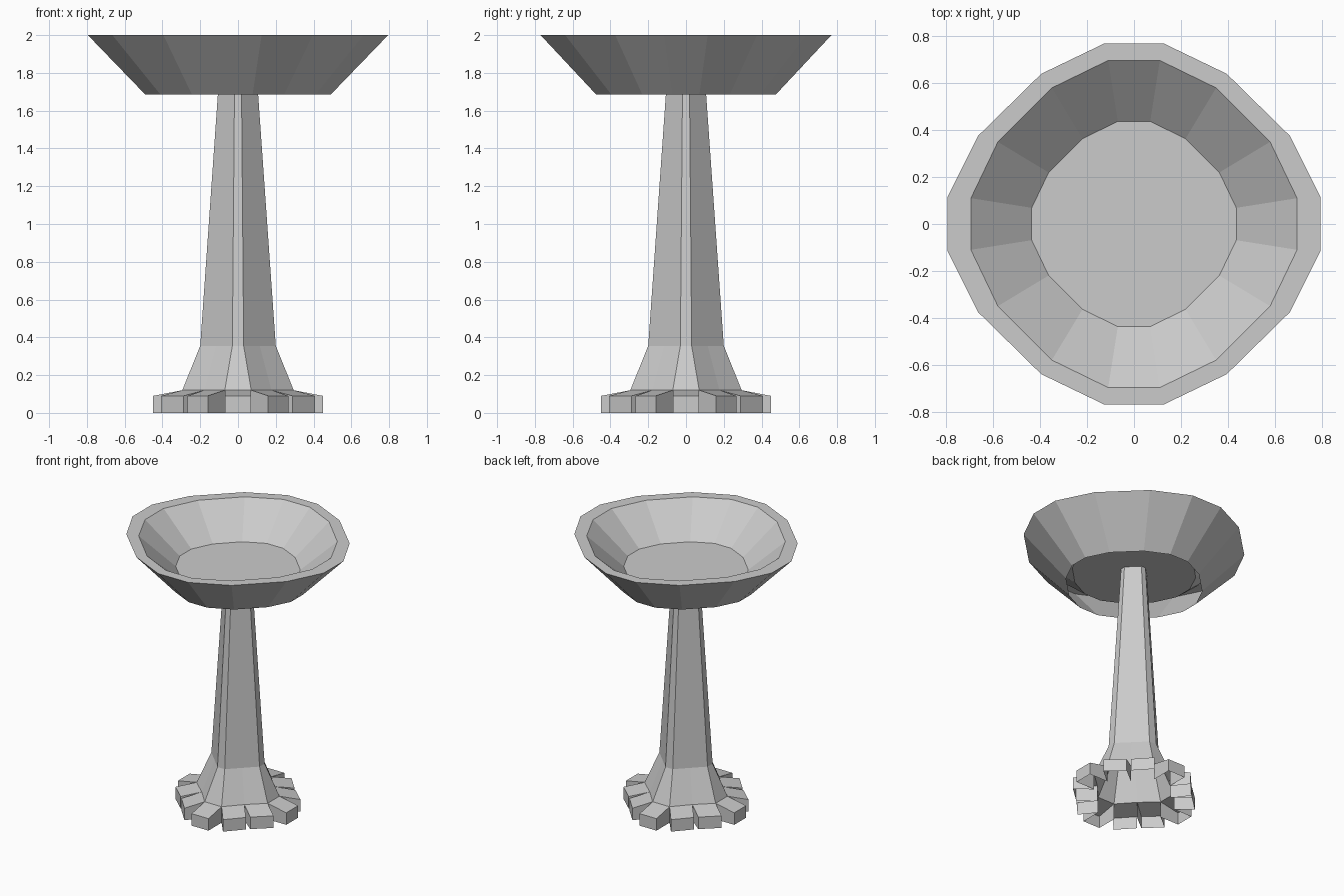
import bpy
import bmesh

cube = bpy.data.objects.get("Cube")
if cube:
    bpy.data.objects.remove(cube, do_unlink=True)

stone = bpy.data.materials.new("grey stone")
stone.use_nodes = True
grey = (0.6, 0.6, 0.6, 1)
stone.diffuse_color = grey
stone.node_tree.nodes["Principled BSDF"].inputs["Base Color"].default_value = grey


def ring(quadrant, scale=1.0):
    """Mirror one quadrant of points (+y round to +x) into a closed clockwise ring."""
    right = quadrant + [(x, -y) for x, y in reversed(quadrant)]
    full = right + [(-x, y) for x, y in reversed(right)]
    return [(x * scale, y * scale) for x, y in full]


def add_loop(bm, points, z):
    return [bm.verts.new((x, y, z)) for x, y in points]


def bridge(bm, low, high):
    n = len(low)
    for i in range(n):
        j = (i + 1) % n
        bm.faces.new((low[j], low[i], high[i], high[j]))


def finish(bm, name):
    mesh = bpy.data.meshes.new(name)
    bm.to_mesh(mesh)
    bm.free()
    mesh.materials.append(stone)
    obj = bpy.data.objects.new(name, mesh)
    bpy.context.collection.objects.link(obj)


def column_ring(reach, half_strip, corner):
    # Narrow cardinal strips with a middle vertex on every diagonal
    return ring([(half_strip, reach), (corner, corner), (reach, half_strip)])


# Basin: hollow shell, open underneath, with a raised floor
rim = [(0.125, 0.77), (0.395, 0.64), (0.665, 0.375), (0.795, 0.115)]
lip = [(0.11, 0.697), (0.35, 0.58), (0.58, 0.35), (0.695, 0.11)]
bm = bmesh.new()
skirt = add_loop(bm, ring(rim, 0.617), 1.685)
outer = add_loop(bm, ring(rim), 2.0)
inner = add_loop(bm, ring(lip), 2.0)
floor = add_loop(bm, ring(lip, 0.627), 1.78)
bridge(bm, skirt, outer)
bridge(bm, outer, inner)
bridge(bm, inner, floor)
bm.faces.new(list(reversed(floor)))
finish(bm, "basin")

# Column: tapering shaft with a flared foot
base = column_ring(0.295, 0.07, 0.177)
bm = bmesh.new()
flare = add_loop(bm, base, 0.12)
shoulder = add_loop(bm, column_ring(0.2, 0.03, 0.115), 0.355)
top = add_loop(bm, column_ring(0.1, 0.018, 0.059), 1.78)
bridge(bm, flare, shoulder)
bridge(bm, shoulder, top)
finish(bm, "column")

# Feet: one hollow block pushed out from each edge of the flare
bm = bmesh.new()
for i, a in enumerate(base):
    b = base[(i + 1) % len(base)]
    mx, my = (a[0] + b[0]) / 2, (a[1] + b[1]) / 2
    # Cardinal blocks go straight out, the others lean towards their axis
    if abs(mx) < 0.01:
        push = (0, 0.155)
    elif abs(my) < 0.01:
        push = (0.155, 0)
    elif abs(my) > abs(mx):
        push = (0.09, 0.112)
    else:
        push = (0.112, 0.09)
    dx = push[0] if mx > 0 else -push[0]
    dy = push[1] if my > 0 else -push[1]
    plan = [a, b, (b[0] + dx, b[1] + dy), (a[0] + dx, a[1] + dy)]
    ground = add_loop(bm, plan, 0)
    upper = [bm.verts.new((x, y, z)) for (x, y), z in zip(plan, (0.12, 0.12, 0.09, 0.09))]
    bm.faces.new(upper[::-1])
    for k in (1, 2, 3):
        m = (k + 1) % 4
        bm.faces.new((ground[m], ground[k], upper[k], upper[m]))
finish(bm, "feet")
